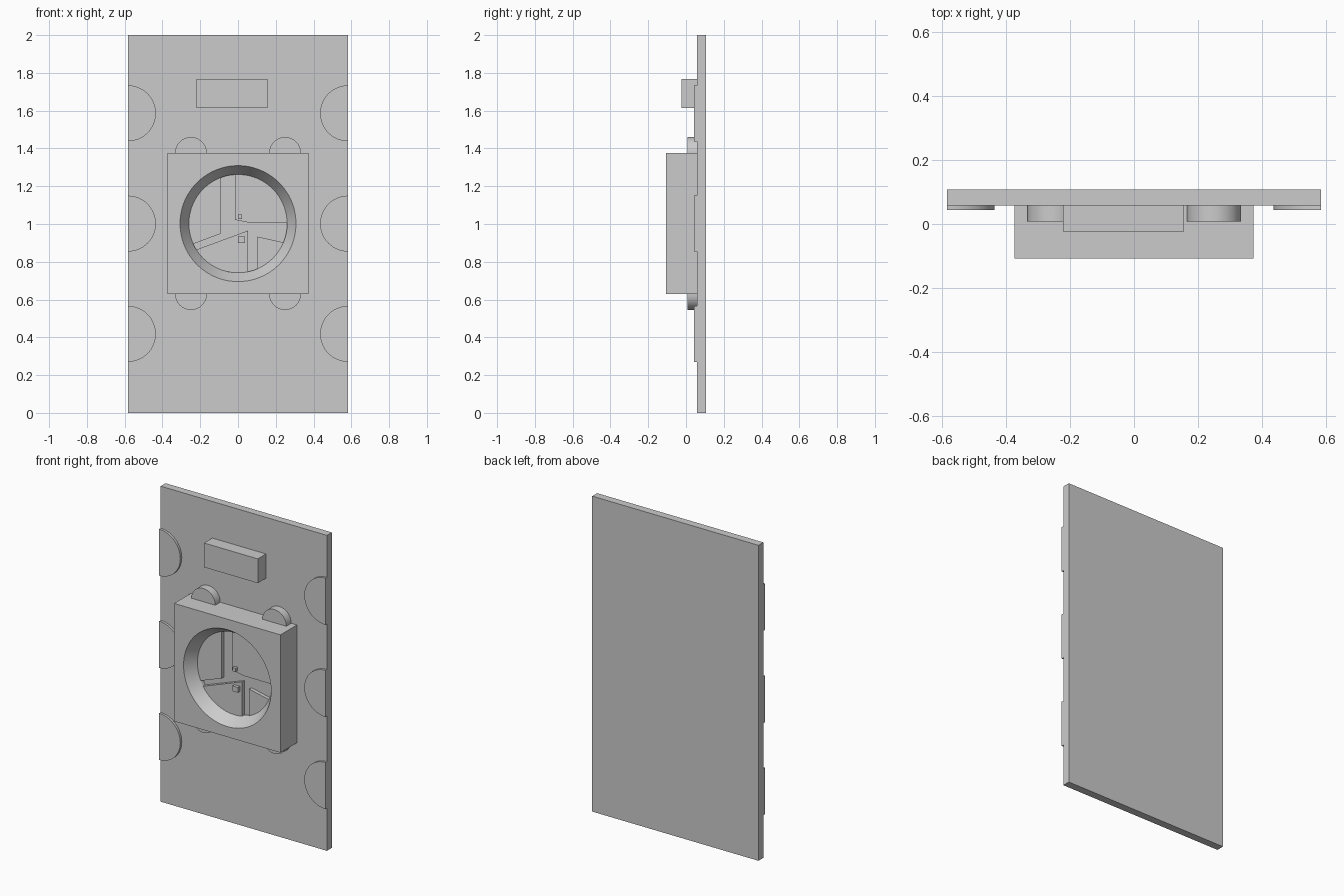
import bpy, bmesh
from math import cos, sin, radians

if "Cube" in bpy.data.objects:
    bpy.data.objects.remove(bpy.data.objects["Cube"])

PLATE_Y, BACK_Y, FRONT_Y = 0.058, 0.107, -0.107
FLOOR_Y, SECTOR_Y = -0.012, -0.035
CZ = 1.002          # centre height of the round window
R_IN, R_OUT = 0.26, 0.307


def finish(name, bm, smooth=True):
    bmesh.ops.recalc_face_normals(bm, faces=bm.faces)
    mesh = bpy.data.meshes.new(name)
    bm.to_mesh(mesh)
    bm.free()
    ob = bpy.data.objects.new(name, mesh)
    bpy.context.collection.objects.link(ob)
    if smooth:
        bpy.ops.object.select_all(action='DESELECT')
        ob.select_set(True)
        bpy.context.view_layer.objects.active = ob
        bpy.ops.object.shade_smooth_by_angle(angle=radians(30))
    return ob


def prism(name, pts, y0, y1, smooth=True):
    """Extrude an (x, z) outline from y0 to y1."""
    bm = bmesh.new()
    face = bm.faces.new([bm.verts.new((x, y0, z)) for x, z in pts])
    ext = bmesh.ops.extrude_face_region(bm, geom=[face])
    verts = [v for v in ext['geom'] if isinstance(v, bmesh.types.BMVert)]
    bmesh.ops.translate(bm, verts=verts, vec=(0, y1 - y0, 0))
    return finish(name, bm, smooth)


def box(name, x0, x1, y0, y1, z0, z1):
    return prism(name, [(x0, z0), (x1, z0), (x1, z1), (x0, z1)], y0, y1, False)


def arc(cx, cz, r, a0, a1, n=32):
    angles = [radians(a0 + (a1 - a0) * i / n) for i in range(n + 1)]
    return [(cx + r * cos(a), cz + r * sin(a)) for a in angles]


# Back plate and upper label block
box("back_plate", -0.583, 0.583, PLATE_Y, BACK_Y, 0, 2)
box("upper_block", -0.221, 0.156, -0.024, PLATE_Y, 1.614, 1.768)

# Thin half discs along both side edges
for side, start in ((-1, -90), (1, 90)):
    for z in (0.418, 1.002, 1.586):
        prism("edge_half_disc", arc(side * 0.583, z, 0.148, start, start + 180),
              0.043, PLATE_Y)

# Half-round lugs above and below the housing
for x in (-0.249, 0.249):
    prism("upper_lug", arc(x, 1.376, 0.084, 0, 180), 0.008, PLATE_Y)
    prism("lower_lug", arc(x, 0.629, 0.084, 180, 360), 0.008, PLATE_Y)

# Square housing with a tapered round recess
housing = box("housing", -0.373, 0.373, FRONT_Y, PLATE_Y, 0.629, 1.376)
over_y = FRONT_Y - 0.013
over_r = R_OUT + 0.013 * (R_OUT - R_IN) / (SECTOR_Y - FRONT_Y)
bm = bmesh.new()
rings = []
for y, r in ((over_y, over_r), (SECTOR_Y, R_IN), (FLOOR_Y, R_IN)):
    rings.append([bm.verts.new((x, y, z)) for x, z in arc(0, CZ, r, 0, 360, 96)[:-1]])
for a, b in zip(rings, rings[1:]):
    for i in range(96):
        j = (i + 1) % 96
        bm.faces.new((a[i], a[j], b[j], b[i]))
bm.faces.new(rings[0])
bm.faces.new(rings[-1])
cutter = finish("recess_cutter", bm, False)
mod = housing.modifiers.new("recess", 'BOOLEAN')
mod.operation, mod.solver, mod.object = 'DIFFERENCE', 'EXACT', cutter
bpy.context.view_layer.objects.active = housing
housing.select_set(True)
bpy.ops.object.modifier_apply(modifier="recess")
bpy.data.objects.remove(cutter)
bpy.ops.object.shade_smooth_by_angle(angle=radians(30))

# Raised sectors on the recess floor: arc range and inner corner points
sectors = {
    "left_sector": (110.2, 204.4, [(-0.09, -0.053)]),
    "upper_right_sector": (0.8, 93.5, [(-0.016, 0.02), (0.063, 0.004)]),
    "lower_left_sector": (212, 281.8, [(0.053, -0.037)]),
    "lower_right_sector": (293.3, 337.6, [(0.103, -0.069)]),
}
for name, (a0, a1, corners) in sectors.items():
    pts = arc(0, CZ, R_IN, a0, a1) + [(x, CZ + z) for x, z in corners]
    prism(name, pts, SECTOR_Y, FLOOR_Y)

# Small studs standing on the sectors
box("upper_stud", 0.0, 0.021, -0.056, SECTOR_Y, 1.027, 1.05)
box("lower_stud", 0.0, 0.037, -0.055, SECTOR_Y, 0.9, 0.933)
